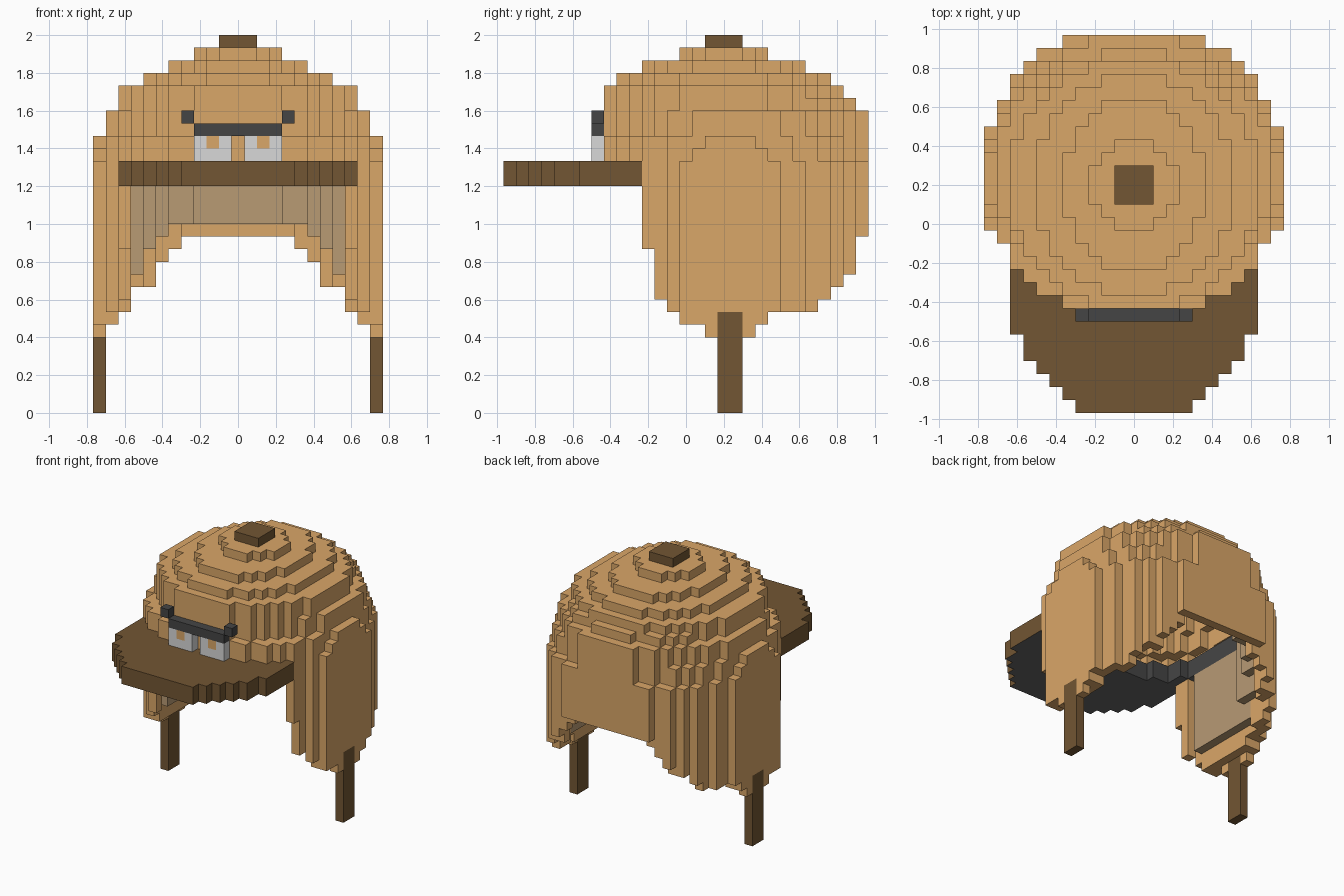
import bpy
import bmesh
from mathutils import Vector

UNIT = 1 / 15          # edge of one block
DIRECTIONS = [Vector(d) for d in
              ((1, 0, 0), (-1, 0, 0), (0, 1, 0), (0, -1, 0), (0, 0, 1), (0, 0, -1))]
SIDES = ((1, 0), (-1, 0), (0, 1), (0, -1))
BACK_CORNERS = ((1, 1), (-1, 1))

if "Cube" in bpy.data.objects:
    bpy.data.objects.remove(bpy.data.objects["Cube"], do_unlink=True)


def material(name, r, g, b):
    mat = bpy.data.materials.new(name)
    mat.use_nodes = True
    mat.diffuse_color = (r, g, b, 1)
    mat.node_tree.nodes["Principled BSDF"].inputs["Base Color"].default_value = (r, g, b, 1)
    return mat


TAN = material("tan felt", 0.70, 0.385, 0.14)
BROWN = material("brown leather", 0.17, 0.093, 0.033)
DARK = material("dark grey", 0.06, 0.06, 0.06)
UNDER = material("underside grey", 0.13, 0.13, 0.13)
GREY = material("light grey", 0.69, 0.69, 0.69)
FLEECE = material("fleece lining", 0.48, 0.325, 0.175)


def blocks(xs, ys, zs):
    return {(x, y, z) for x in xs for y in ys for z in zs}


def disc(centre, rx, ry):
    """Cells of one oval layer."""
    return {(x, y) for x in range(-11, 12) for y in range(-6, 15)
            if (x / rx) ** 2 + ((y - centre) / ry) ** 2 <= 1}


def erode(layer, steps=SIDES):
    """Strip the rim from a layer."""
    return {(x, y) for x, y in layer
            if all((x + i, y + j) in layer for i, j in steps)}


def hem(x, y):
    """Lowest block of the wall: high at the back, low at the ear flaps."""
    by_x = (14, 14, 14, 14, 14, 13, 12, 10, 10, 8, 7, 6)[abs(x)]
    by_y = (13, 9, 8, 7, 7, 6, 6, 6, 6, 7, 8, 8, 8, 8, 9, 10, 11, 14)[y + 3]
    return max(by_x, by_y)


# Oval layers of the dome, from the wall up to the crown
wall = disc(4, 11.62, 11.62) | {(-11, 0), (11, 0)}
thick_flaps = {(x, y) for x in (-10, 10) for y in range(8)}
hollow = erode(wall, SIDES + BACK_CORNERS) - thick_flaps
ring = hollow - erode(hollow, SIDES + BACK_CORNERS)
layers = {20: disc(3.5, 11.5, 11.1), 21: disc(3.5, 11.25, 10.95),
          22: disc(4, 10.5, 10.5), 23: disc(4, 10.5, 10.5),
          24: disc(3.5, 9.5, 10), 25: disc(3, 9.5, 9.5),
          26: disc(3, 7.5, 8.5), 27: disc(3, 5.5, 6.5), 28: disc(3, 3.5, 3.5)}

# Hollow dome, with the wall and ear flaps hanging below it
shell = set()
above = set()
for z in sorted(layers, reverse=True):
    layer = layers[z] | above
    shell |= {(x, y, z) for x, y in layer - erode(above)}
    above = layer
for x, y in wall - hollow:
    if y >= -3:
        shell |= blocks([x], [y], range(hem(x, y), 20))

# Fleece inside the flaps and back, and a dark band above it
lining = set()
for x, y in ring:
    if y >= 0:
        step = max(abs(x) - 1, 0) if abs(x) < 9 else 9
        lining |= blocks([x], [y], range(hem(step, y) + 1, 18))
band = {(x, y, z) for x, y in ring for z in (18, 19)}

# Peak at the front
brim = set()
for y in range(-14, -3):
    half = (4, 5, 6, 7, 8, 8, 9, 9, 9, 9, 9)[y + 14]
    brim |= {(x, y, z) for x in range(-half, half + 1) for z in (18, 19)
             if (x, y) not in hollow}

# Chin straps, goggles and top button
straps = {side: blocks([sign * 11], (3, 4), range(8))
          for side, sign in (("left", 1), ("right", -1))}
shell -= straps["left"] | straps["right"]
lenses = blocks((-3, -2, -1, 1, 2, 3), [-7], (20, 21))
frame = blocks(range(-3, 4), [-7], [22]) | blocks((-4, 4), [-7], [23])
button = blocks((-1, 0, 1), (2, 3, 4), [29])

parts = {"hat_shell": (shell, [TAN]),
         "flap_lining": (lining, [FLEECE]),
         "inner_band": (band, [DARK, UNDER]),
         "brim": (brim, [BROWN, UNDER]),
         "left_strap": (straps["left"], [BROWN]),
         "right_strap": (straps["right"], [BROWN]),
         "goggle_lenses": (lenses, [GREY, TAN]),
         "goggle_frame": (frame, [DARK]),
         "top_button": (button, [BROWN])}
solid = set().union(*(cells for cells, _ in parts.values()))


def second_colour(name, cell, d):
    """Brim and band are grey underneath; lenses have a small tan mark."""
    if name in ("brim", "inner_band"):
        return d.z < 0
    return name == "goggle_lenses" and abs(cell[0]) == 2 and cell[2] == 21 and d.y < 0


def build(name, cells, mats):
    """Skin a group of blocks with the faces that are exposed."""
    bm = bmesh.new()
    for cell in sorted(cells):
        middle = Vector(cell) + Vector((0, 0, 0.5))
        for d in DIRECTIONS:
            if tuple(int(c) for c in Vector(cell) + d) in solid:
                continue
            u = Vector((d.y, d.z, d.x))
            v = d.cross(u)
            corners = [(middle + (d + a * u + b * v) / 2) * UNIT
                       for a, b in ((1, 1), (-1, 1), (-1, -1), (1, -1))]
            face = bm.faces.new([bm.verts.new(c) for c in corners])
            face.material_index = int(second_colour(name, cell, d))
    bmesh.ops.remove_doubles(bm, verts=bm.verts, dist=0.001)
    mesh = bpy.data.meshes.new(name)
    bm.to_mesh(mesh)
    bm.free()
    for mat in mats:
        mesh.materials.append(mat)
    bpy.context.collection.objects.link(bpy.data.objects.new(name, mesh))


for part, (cells, mats) in parts.items():
    build(part, cells, mats)
